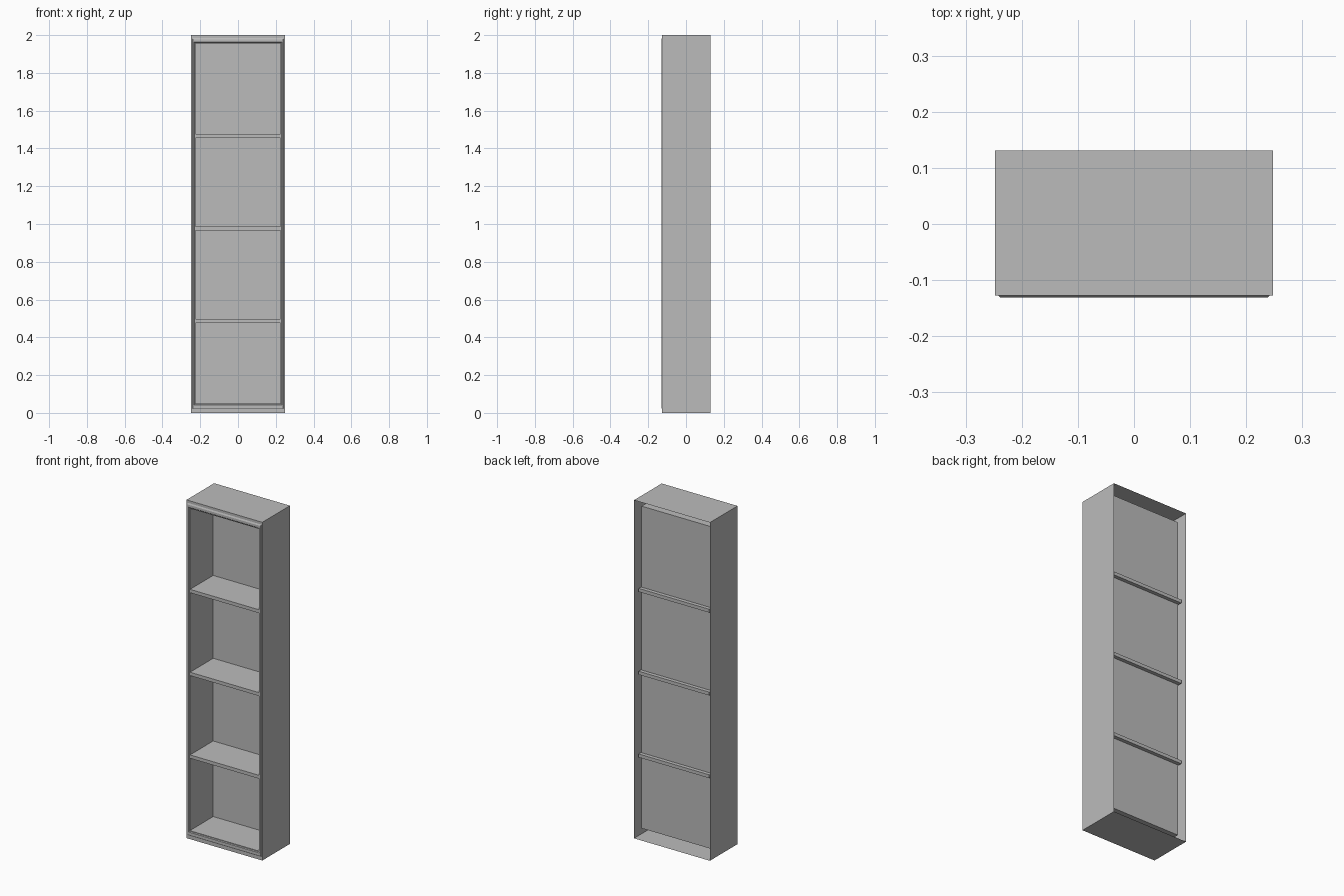
import bpy, bmesh

cube = bpy.data.objects.get("Cube")
if cube:
    bpy.data.objects.remove(cube, do_unlink=True)

# Single plain grey material
grey = bpy.data.materials.new("plain grey")
grey.use_nodes = True
colour = (0.5, 0.5, 0.5, 1)
grey.diffuse_color = colour
grey.node_tree.nodes["Principled BSDF"].inputs["Base Color"].default_value = colour


def add_object(name, bm):
    mesh = bpy.data.meshes.new(name)
    bm.to_mesh(mesh)
    bm.free()
    mesh.materials.append(grey)
    obj = bpy.data.objects.new(name, mesh)
    bpy.context.collection.objects.link(obj)
    return obj


def rectangle(bm, half_width, bottom, top, y):
    corners = ((-1, bottom), (1, bottom), (1, top), (-1, top))
    return [bm.verts.new((s * half_width, y, z)) for s, z in corners]


# Cabinet: outer shell open at the back, moulded front rim, inner box
FACE, RIDGE, BACK, PANEL = -0.127, -0.131, 0.131, 0.091
sections = [
    (0.248, 0.0, 2.0, BACK),
    (0.248, 0.0, 2.0, FACE),
    (0.242, 0.02, 1.985, FACE),
    (0.238, 0.027, 1.977, RIDGE),
    (0.232, 0.042, 1.963, RIDGE),
    (0.229, 0.046, 1.959, FACE),
    (0.226, 0.05, 1.955, FACE),
    (0.226, 0.05, 1.955, PANEL),
]
bm = bmesh.new()
loops = [rectangle(bm, *s) for s in sections]
for a, b in zip(loops, loops[1:]):
    for i in range(4):
        j = (i + 1) % 4
        bm.faces.new((a[i], a[j], b[j], b[i]))
bm.faces.new(loops[-1])
add_object("cabinet", bm)

# Shelves, running through the back panel
for name, z in (("lower", 0.487), ("middle", 0.976), ("upper", 1.466)):
    bm = bmesh.new()
    bmesh.ops.create_cube(bm, size=1)
    bmesh.ops.scale(bm, vec=(0.462, 0.238, 0.02), verts=bm.verts)
    bmesh.ops.translate(bm, vec=(0, -0.006, z), verts=bm.verts)
    add_object(name + "_shelf", bm)
